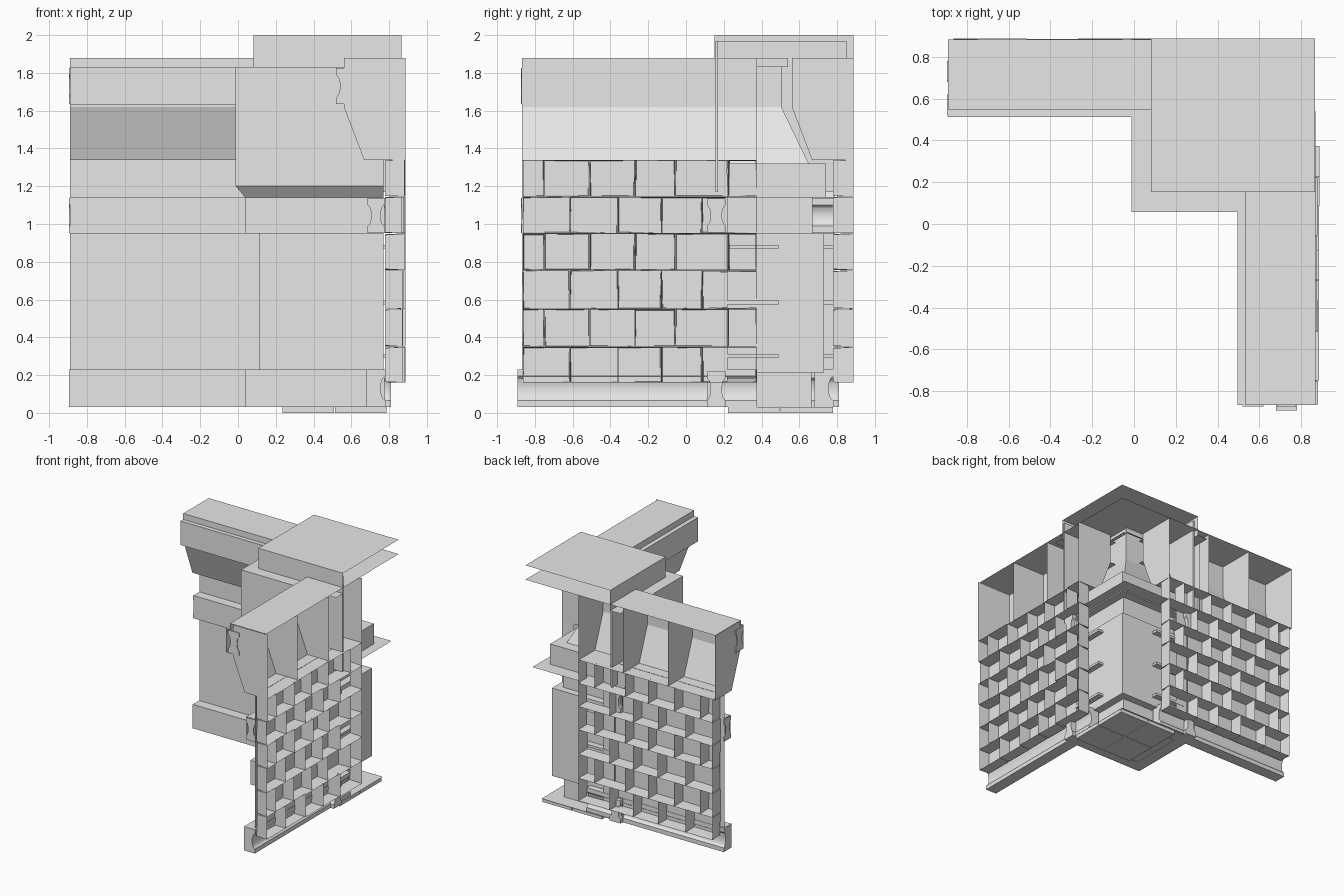
import bpy, bmesh, math, random

random.seed(4)
cube = bpy.data.objects.get("Cube")
if cube:
    bpy.data.objects.remove(cube)

mat = bpy.data.materials.new("plain grey")
mat.use_nodes = True
grey = (0.8, 0.8, 0.8, 1)
mat.diffuse_color = grey
mat.node_tree.nodes["Principled BSDF"].inputs["Base Color"].default_value = grey


def build(name, faces, swap=False):
    """Make an object from polygons; swap mirrors it across the diagonal."""
    bm = bmesh.new()
    for poly in faces:
        pts = [(y, x, z) for x, y, z in reversed(poly)] if swap else poly
        bm.faces.new([bm.verts.new(p) for p in pts])
    bmesh.ops.remove_doubles(bm, verts=bm.verts, dist=0.0002)
    me = bpy.data.meshes.new(name)
    bm.to_mesh(me)
    bm.free()
    ob = bpy.data.objects.new(name, me)
    me.materials.append(mat)
    bpy.context.collection.objects.link(ob)


def prism(profile, y0, y1, caps=True, closed=True):
    """Extrude an (x, z) profile along y."""
    faces = []
    n = len(profile)
    for i in range(n if closed else n - 1):
        (xa, za), (xb, zb) = profile[i], profile[(i + 1) % n]
        faces.append([(xa, y0, za), (xa, y1, za), (xb, y1, zb), (xb, y0, zb)])
    if caps:
        faces.append([(x, y0, z) for x, z in profile])
        faces.append([(x, y1, z) for x, z in reversed(profile)])
    return faces


def box(x0, x1, y0, y1, z0, z1):
    return prism([(x0, z0), (x1, z0), (x1, z1), (x0, z1)], y0, y1)


def flat(x0, x1, y0, y1, z):
    return [[(x0, y0, z), (x1, y0, z), (x1, y1, z), (x0, y1, z)]]


def hollow(x, z0, z1, depth):
    """Points up an edge with a curved hollow in it."""
    lip = 0.035
    return [(x, z0)] + [(x + depth * math.sin(math.pi * i / 8) ** 0.5,
                         z0 + lip + (z1 - z0 - 2 * lip) * i / 8)
                        for i in range(9)] + [(x, z1)]


def strip(x0, x1, z0, z1, y0, y1):
    """Moulding with a flat front and a hollow back."""
    return prism([(x0, z1), (x0, z0)] + hollow(x1, z0, z1, -0.025), y0, y1)


def bracket(x0, x1, z0, z1, y0, y1):
    """Spool shaped end plate, hollow on both sides."""
    left = hollow(x0, z0, z1, 0.02)
    return prism(left[::-1] + hollow(x1, z0, z1, -0.02), y0, y1)


ROW_Z = [0.16, 0.35, 0.55, 0.755, 0.95, 1.145, 1.34]
ROW_A = [-0.865, -0.615, -0.36, -0.13, 0.085, 0.375]
ROW_B = [-0.865, -0.75, -0.51, -0.27, -0.057, 0.225, 0.375]
WALL, RIM = 0.765, 0.887


def arm(tag, swap, start, inner, shift, back):
    # Plain wall on the inner side
    build(tag + "_wall", prism([(WALL, 1.34), (WALL, 0.16)], start, inner,
                               caps=False, closed=False), swap)
    # Staggered brick cells, open at the back, slightly uneven
    cells = []
    for r in range(6):
        z0, z1 = ROW_Z[r] + 0.001, ROW_Z[r + 1] - 0.001
        row = ROW_B if r % 2 else ROW_A
        for i in range(len(row) - 1):
            y0, y1 = row[i] + 0.001, row[i + 1] - 0.001
            rim = RIM if i == len(row) - 2 else random.uniform(back, RIM)
            near = [(y0, z0), (y1, z0), (y1, z1), (y0, z1)]
            far = [(y + sy * random.uniform(0.001, 0.007),
                    z + sz * random.uniform(0.001, 0.007))
                   for (y, z), sy, sz in zip(near, (1, -1, -1, 1), (1, 1, -1, -1))]
            front = 0.777
            for k in range(4):
                (ya, za), (yb, zb) = far[k], far[(k + 1) % 4]
                (yc, zc), (yd, zd) = near[(k + 1) % 4], near[k]
                cells.append([(front, ya, za), (front, yb, zb),
                              (rim, yc, zc), (rim, yd, zd)])
            if y0 < 0.22:
                cells.append([(front, min(y, 0.22), z) for y, z in reversed(far)])
    build(tag + "_brick_cells", cells, swap)
    # Flared upper panels and their dividers
    flare = [(0.56, 1.878), (0.56, 1.62), (0.668, 1.338), (back, 1.338)]
    panels = prism(flare, start, 0.375, caps=False, closed=False)
    for y in (start, -0.45, -0.035, 0.375):
        edge = RIM if y in (start, 0.375) else back
        panels.append([(x, y, z) for x, z in flare[:3] + [(edge, 1.338), (edge, 1.878)]])
    build(tag + "_flared_panels", panels, swap)
    # Coping
    cope = [(back, 1.88), (0.532 + shift, 1.88), (0.532 + shift, 1.83), (0.56, 1.83)]
    build(tag + "_coping", prism(cope, start, 0.54, caps=False, closed=False), swap)
    # Moulding strips with spool ends
    face = [(0.56, 1.83), (0.496 + shift, 1.83), (0.496 + shift, 1.63), (0.56, 1.63)]
    build(tag + "_upper_strip", prism(face, start, 0.375, caps=False, closed=False), swap)
    face = [(WALL, 1.14), (0.685, 1.14), (0.685, 0.95), (WALL, 0.95)]
    build(tag + "_middle_strip", prism(face, start, inner, caps=False, closed=False), swap)
    tip = min(start - 0.006, -0.892)
    build(tag + "_base_strip", strip(0.68, 0.78, 0.03, 0.23, tip, 0.375), swap)
    build(tag + "_upper_bracket", bracket(0.52, 0.62, 1.635, 1.825, start - 0.006, start), swap)
    build(tag + "_middle_bracket", bracket(0.685, 0.775, 0.952, 1.138, start - 0.006, start), swap)


arm("side_arm", False, -0.867, 0.22, 0.0, 0.868)
arm("rear_arm", True, -0.89, 0.15, 0.015, 0.883)

# Inner shell of the corner pillar: inset and height steps swept around the corner
CX, CY = -0.012, 0.058
STEPS = [(0.05, 0.03), (0.05, 0.23), (0.122, 0.23), (0.122, 0.95), (0.05, 0.95),
         (0.05, 1.14), (0.0, 1.2), (0.0, 1.83), (0.094, 1.83), (0.094, 2.0)]
pillar = []
for (da, za), (db, zb) in zip(STEPS, STEPS[1:]):
    end = 0.866 if za >= 1.83 else 0.77
    endy = end + 0.02
    xa, ya, xb, yb = CX + da, CY + da, CX + db, CY + db
    pillar.append([(xa, ya, za), (end, ya, za), (end, yb, zb), (xb, yb, zb)])
    pillar.append([(xa, endy, za), (xa, ya, za), (xb, yb, zb), (xb, endy, zb)])
build("corner_pillar", pillar)

# Outer side of the pillar core: corner distance and height steps
CORE = [(0.665, 0.03), (0.665, 0.215), (0.73, 0.215), (0.73, 0.95), (0.67, 0.95),
        (0.67, 1.14), (0.74, 1.14), (0.74, 1.32), (0.65, 1.32), (0.505, 1.62),
        (0.505, 1.88)]
core = []
for (a, za), (b, zb) in zip(CORE, CORE[1:]):
    core.append([(a, 0.22, za), (a, a, za), (b, b, zb), (b, 0.22, zb)])
    core.append([(a, a, za), (0.15, a, za), (0.15, b, zb), (b, b, zb)])
build("pillar_core", core)

# Cap sheets over the pillar
cap_x, cap_y = CX + 0.094, CY + 0.094
build("cap_top", flat(cap_x, 0.866, cap_y, 0.887, 2.0))
build("cap_underside", flat(cap_x, 0.866, cap_y, 0.887, 1.88))

# Lining of the pillar head and the ledge under it
build("head_lining_front", box(0.12, 0.86, 0.155, 0.17, 1.17, 1.97))
build("head_lining_side", box(0.09, 0.105, 0.155, 0.85, 1.17, 1.97))
build("head_ledge", flat(0.2, 0.82, 0.22, 0.86, 1.15))

# Pillar strips, running through to the brick cells
for label, z0, z1 in (("base", 0.03, 0.22), ("middle", 0.955, 1.135)):
    for side, swap, x0, x1, y0 in (("front", True, CY + 0.052, 0.21, 0.06),
                                   ("side", False, CX + 0.052, 0.14, 0.12)):
        name = "pillar_%s_%s" % (label, side)
        build(name + "_strip", strip(x0, x1, z0, z1, y0, 0.775), swap)
        build(name + "_bracket", bracket(x0, x1, z0, z1, 0.775, 0.81), swap)

# Small shelves on the pillar core
shelves = []
for z in (0.3, 0.585, 0.88):
    shelves += box(0.71, 0.78, 0.21, 0.49, z - 0.01, z + 0.01)
    shelves += box(0.14, 0.42, 0.725, 0.78, z - 0.01, z + 0.01)
build("pillar_shelves", shelves)

# Floor of the pillar and four paving tiles under it
build("pillar_floor", flat(0.13, 0.785, 0.15, 0.79, 0.032))
tiles = []
for x0, x1 in ((0.235, 0.508), (0.514, 0.785)):
    for y0, y1 in ((0.222, 0.495), (0.501, 0.778)):
        tiles += box(x0, x1, y0, y1, 0.0, 0.03)
build("floor_tiles", tiles)
